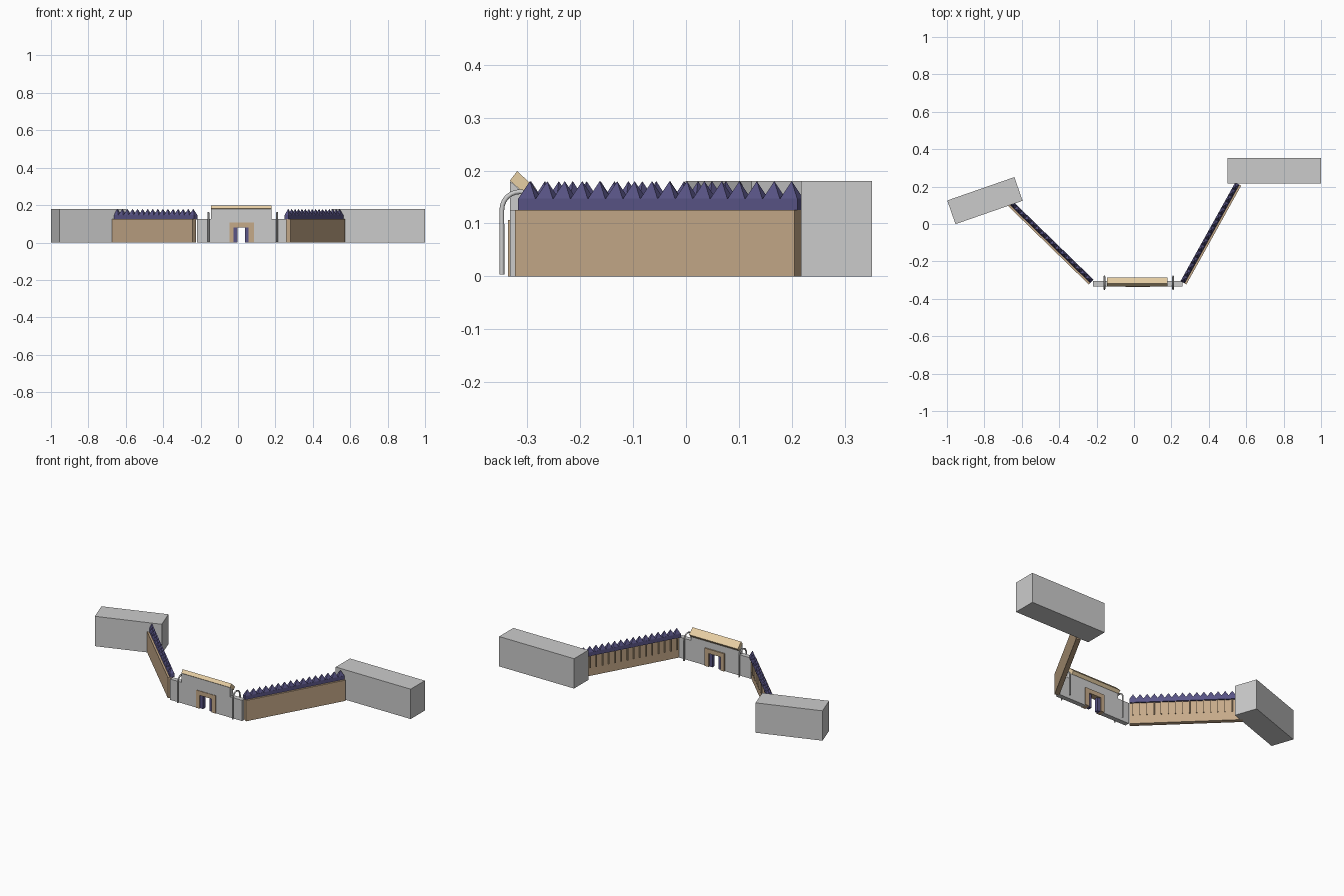
import bpy, bmesh, math
from mathutils import Matrix, Vector

if "Cube" in bpy.data.objects:
    bpy.data.objects.remove(bpy.data.objects["Cube"])


def material(name, rgb):
    m = bpy.data.materials.new(name)
    m.diffuse_color = (*rgb, 1)
    m.use_nodes = True
    m.node_tree.nodes["Principled BSDF"].inputs["Base Color"].default_value = m.diffuse_color
    return m


BROWN = material("brown", (0.56, 0.40, 0.25))
NAVY = material("navy", (0.10, 0.09, 0.24))
TAN = material("tan", (0.80, 0.62, 0.37))


def finish(name, bm, mat=None, matrix=None):
    bmesh.ops.recalc_face_normals(bm, faces=bm.faces)
    me = bpy.data.meshes.new(name)
    bm.to_mesh(me)
    bm.free()
    if mat:
        me.materials.append(mat)
    ob = bpy.data.objects.new(name, me)
    if matrix:
        ob.matrix_world = matrix
    bpy.context.collection.objects.link(ob)
    return ob


def add_box(bm, lo, hi):
    lo, hi = Vector(lo), Vector(hi)
    s = hi - lo
    m = Matrix.Translation((lo + hi) / 2) @ Matrix.Diagonal((*s, 1))
    bmesh.ops.create_cube(bm, size=1, matrix=m)


def box(name, lo, hi, mat=None, matrix=None):
    bm = bmesh.new()
    add_box(bm, lo, hi)
    return finish(name, bm, mat, matrix)


def extrude(pts, direction):
    bm = bmesh.new()
    face = bm.faces.new([bm.verts.new(p) for p in pts])
    ext = bmesh.ops.extrude_face_region(bm, geom=[face])
    new = [v for v in ext["geom"] if isinstance(v, bmesh.types.BMVert)]
    bmesh.ops.translate(bm, verts=new, vec=direction)
    return bm, new


# side buildings
box("right_building", (0.5, 0.217, 0), (1.0, 0.352, 0.18))
box("left_building", (-0.19, -0.067, 0), (0.19, 0.067, 0.18), None,
    Matrix.Translation((-0.797, 0.125, 0)) @ Matrix.Rotation(math.radians(19.2), 4, 'Z'))


# spiked fences: local x runs along the outer face, local y points inward
def fence(side, start, end):
    a, b = Vector(start), Vector(end)
    d = b - a
    L = d.length
    M = Matrix.Translation((a.x, a.y, 0)) @ Matrix.Rotation(math.atan2(d.y, d.x), 4, 'Z')
    box(side + "_fence_panel", (0, 0, 0), (L, 0.026, 0.125), BROWN, M)
    box(side + "_fence_rail", (0, 0.011, 0.124), (L, 0.036, 0.147), NAVY, M)
    n = 16
    step = L / n
    # inner posts
    bm = bmesh.new()
    for i in range(n):
        x = (i + 0.5) * step
        add_box(bm, (x - 0.003, 0.025, 0.05), (x + 0.003, 0.033, 0.125))
    finish(side + "_fence_posts", bm, BROWN, M)
    # pyramid spikes
    bm = bmesh.new()
    for i in range(n):
        m = (Matrix.Translation(((i + 0.5) * step, 0.0235, 0.163))
             @ Matrix.Diagonal((step, 0.025, 1, 1)) @ Matrix.Rotation(math.pi / 4, 4, 'Z'))
        bmesh.ops.create_cone(bm, cap_ends=True, segments=4, radius1=math.sqrt(0.5),
                              radius2=0, depth=0.034, matrix=m)
    finish(side + "_fence_spikes", bm, NAVY, M)


fence("right", (0.28, -0.323), (0.573, 0.205))
fence("left", (-0.675, 0.098), (-0.242, -0.323))

# gate wall with low wings, doorway and a top sloping to the back
wall = [(-.22, 0), (-.22, .125), (-.145, .125), (-.145, .18), (.18, .18), (.18, .125),
        (.26, .125), (.26, 0), (.07, 0), (.07, .095), (-.035, .095), (-.035, 0)]
bm, back = extrude([(x, -0.333, z) for x, z in wall], (0, 0.028, 0))
for v in back:
    if v.co.z > 0.17:
        v.co.z = 0.156
finish("gate_wall", bm)

# door frame
frame = [(-.045, 0), (-.045, .107), (.085, .107), (.085, 0),
         (.057, 0), (.057, .081), (-.023, .081), (-.023, 0)]
bm, _ = extrude([(x, -0.336, z) for x, z in frame], (0, 0.038, 0))
finish("door_frame", bm, BROWN)

# open door leaves
for name, x0, x1 in (("left_door", -0.023, -0.004), ("right_door", 0.038, 0.057)):
    box(name, (x0, -0.328, 0), (x1, -0.306, 0.081), NAVY)

# tilted roof board
roof = [(-0.333, 0.181), (-0.319, 0.199), (-0.285, 0.167), (-0.299, 0.151)]
bm, _ = extrude([(-0.145, y, z) for y, z in roof], (0.325, 0, 0))
finish("gate_roof", bm, TAN)

# pipe arches straddling the wings
for name, x in (("left_arch", -0.158), ("right_arch", 0.209)):
    cy, r = -0.314, 0.034
    pts = [(x, cy - r, 0.004)]
    for i in range(13):
        t = math.pi * i / 12
        pts.append((x, cy - r * math.cos(t), 0.126 + r * math.sin(t)))
    pts.append((x, cy + r, 0.004))
    cu = bpy.data.curves.new(name, 'CURVE')
    cu.dimensions = '3D'
    cu.bevel_depth = 0.0045
    cu.bevel_resolution = 2
    cu.use_fill_caps = True
    sp = cu.splines.new('POLY')
    sp.points.add(len(pts) - 1)
    for p, co in zip(sp.points, pts):
        p.co = (*co, 1)
    bpy.context.collection.objects.link(bpy.data.objects.new(name, cu))
